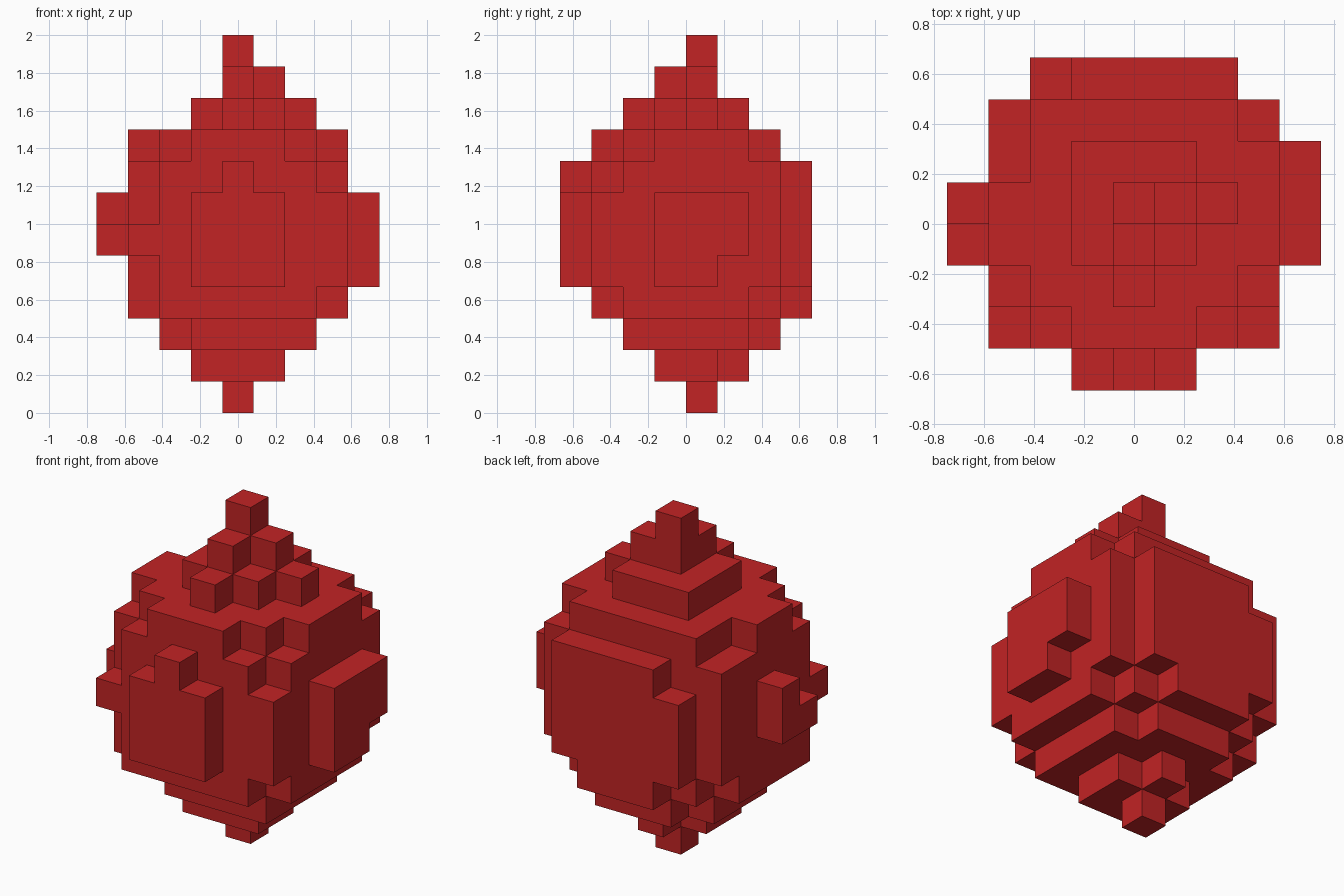
import bpy
import bmesh
from mathutils import Vector

UNIT = 1 / 6                          # edge length of one block
ORIGIN = Vector((-4.5, -4, 0))        # grid corner, in blocks

old_cube = bpy.data.objects.get("Cube")
if old_cube:
    bpy.data.objects.remove(old_cube, do_unlink=True)

blocks = set()


def fill(x, y, z):
    """Fill an inclusive range of blocks; a single number means one block."""
    spans = [(s, s) if isinstance(s, int) else s for s in (x, y, z)]
    ranges = [range(low, high + 1) for low, high in spans]
    blocks.update((i, j, k) for i in ranges[0] for j in ranges[1] for k in ranges[2])


# Main body
fill(x=(1, 7), y=(2, 6), z=(4, 7))
fill(x=(2, 6), y=(1, 6), z=(3, 7))
fill(x=(1, 7), y=(2, 5), z=3)
fill(x=7, y=1, z=(4, 6))
fill(x=1, y=1, z=5)

# Front panel with its raised tab
fill(x=(3, 5), y=0, z=(4, 6))
fill(x=4, y=0, z=7)

# Back panel with stepped ends
fill(x=(3, 5), y=7, z=(3, 7))
fill(x=6, y=7, z=(4, 7))
fill(x=2, y=7, z=(4, 6))

# Left side panel with a notched lower corner
fill(x=8, y=(3, 4), z=(4, 6))
fill(x=8, y=5, z=(5, 6))

# Right side knob
fill(x=0, y=4, z=(5, 6))
fill(x=0, y=3, z=5)

# Shoulder layer
fill(x=(2, 6), y=(2, 6), z=8)
fill(x=1, y=(3, 4), z=8)
fill(x=7, y=(3, 5), z=8)
fill(x=(3, 5), y=1, z=8)

# Stepped peak
fill(x=(3, 5), y=(3, 5), z=9)
fill(x=4, y=2, z=9)
fill(x=6, y=4, z=9)
fill(x=(4, 5), y=4, z=10)
fill(x=4, y=3, z=10)
fill(x=4, y=4, z=11)

# Stepped underside and tip
fill(x=(3, 6), y=(2, 5), z=2)
fill(x=2, y=(3, 5), z=2)
fill(x=(3, 5), y=6, z=2)
fill(x=(3, 5), y=(3, 4), z=1)
fill(x=4, y=5, z=1)
fill(x=4, y=4, z=0)


def build_shell(name, material):
    """Skin the filled blocks with outward faces only, then merge flat regions."""
    bm = bmesh.new()
    for block in blocks:
        base = Vector(block)
        for axis in range(3):
            for side in (0, 1):
                normal = Vector((0, 0, 0))
                normal[axis] = 2 * side - 1
                if tuple(int(c) for c in base + normal) in blocks:
                    continue
                u, v = Vector((0, 0, 0)), Vector((0, 0, 0))
                u[(axis + 1) % 3] = v[(axis + 2) % 3] = 1
                start = base + ORIGIN
                start[axis] += side
                corners = [start, start + u, start + u + v, start + v]
                if not side:
                    corners.reverse()
                bm.faces.new([bm.verts.new(c * UNIT) for c in corners])
    bmesh.ops.remove_doubles(bm, verts=bm.verts, dist=UNIT / 100)
    bmesh.ops.dissolve_limit(bm, angle_limit=0.01, verts=bm.verts, edges=bm.edges)
    mesh = bpy.data.meshes.new(name)
    bm.to_mesh(mesh)
    bm.free()
    mesh.materials.append(material)
    obj = bpy.data.objects.new(name, mesh)
    bpy.context.collection.objects.link(obj)
    return obj


# Single red colour
red = bpy.data.materials.new("red")
red.use_nodes = True
red.diffuse_color = (0.54, 0.017, 0.018, 1)
red.node_tree.nodes["Principled BSDF"].inputs["Base Color"].default_value = red.diffuse_color

build_shell("blocky_crystal", red)
